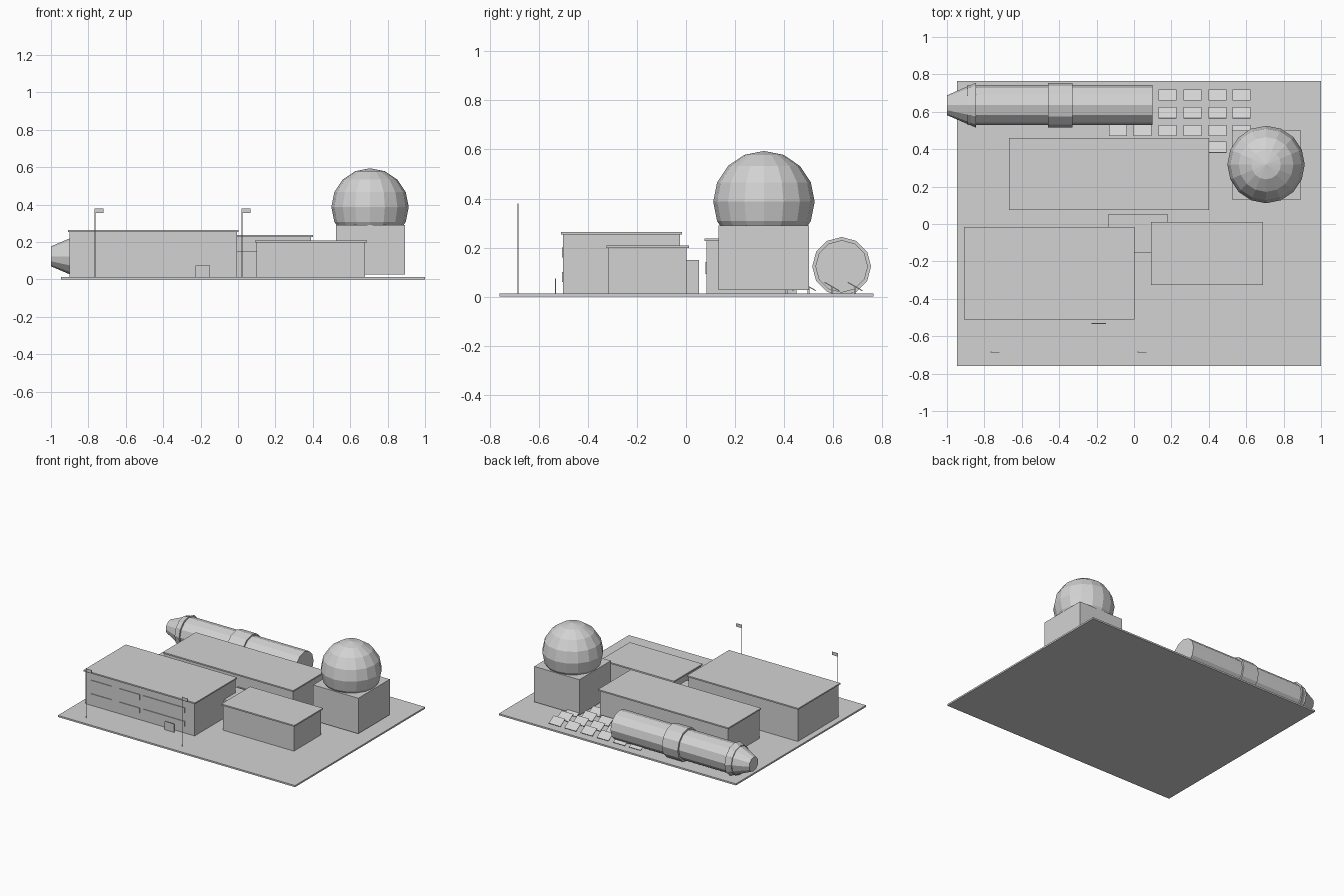
import bpy, math

if "Cube" in bpy.data.objects:
    bpy.data.objects.remove(bpy.data.objects["Cube"])

grey = bpy.data.materials.new("plain_grey")
grey.diffuse_color = (0.65, 0.65, 0.65, 1)
grey.use_nodes = True
grey.node_tree.nodes["Principled BSDF"].inputs["Base Color"].default_value = grey.diffuse_color


def finish(obj, name):
    obj.name = name
    obj.data.materials.append(grey)
    return obj


def box(name, x0, x1, y0, y1, z0, z1, tilt=0):
    bpy.ops.mesh.primitive_cube_add(size=1)
    o = finish(bpy.context.object, name)
    for v in o.data.vertices:
        v.co = (v.co.x * (x1 - x0), v.co.y * (y1 - y0), v.co.z * (z1 - z0))
    o.location = ((x0 + x1) / 2, (y0 + y1) / 2, (z0 + z1) / 2)
    o.rotation_euler.x = tilt
    return o


def tube(name, x0, x1, r0, r1):
    # 12-sided section lying along x on the rocket axis
    bpy.ops.mesh.primitive_cone_add(vertices=12, radius1=r0, radius2=r1, depth=x1 - x0,
                                    location=((x0 + x1) / 2, 0.635, 0.123),
                                    rotation=(0, math.pi / 2, 0))
    return finish(bpy.context.object, name)


def building(name, x0, x1, y0, y1, top):
    # walls with a slightly overhanging flat roof slab
    box(name + "_walls", x0, x1, y0, y1, 0.005, top - 0.01)
    box(name + "_roof", x0 - 0.009, x1 + 0.009, y0 - 0.009, y1 + 0.009, top - 0.01, top)


# Ground slab
box("ground_slab", -0.945, 1.0, -0.76, 0.765, 0, 0.012)

# Buildings and the corridor joining them
building("office", -0.9, -0.005, -0.501, -0.025, 0.263)
building("annex", 0.1, 0.68, -0.316, 0.003, 0.208)
building("hall", -0.66, 0.391, 0.084, 0.451, 0.236)
box("corridor", -0.135, 0.18, -0.155, 0.053, 0, 0.15)

# Windows on the front walls
for i, x in enumerate((-0.77, -0.54, -0.34, -0.17)):
    for z in (0.08, 0.18):
        box("office_window", x - 0.085, x + 0.085, -0.506, -0.5, z - 0.02, z + 0.02)
for x in (-0.5, -0.25, 0.0, 0.25):
    box("hall_window", x - 0.06, x + 0.06, 0.079, 0.085, 0.093, 0.14)

# Domed tower
box("dome_base", 0.524, 0.894, 0.132, 0.501, 0.027, 0.29)
bpy.ops.mesh.primitive_uv_sphere_add(segments=16, ring_count=8, radius=0.207,
                                     location=(0.706, 0.318, 0.387))
finish(bpy.context.object, "dome")

# Rocket lying on its side
tube("rocket_body", -0.89, 0.1, 0.107, 0.107)
tube("rocket_band", -0.46, -0.33, 0.12, 0.12)
tube("rocket_nose", -1.0, -0.845, 0.053, 0.12)

# Tilted solar panels on short posts
for y in (0.69, 0.595, 0.5, 0.41):
    for x in (-0.085, 0.045, 0.18, 0.313, 0.446, 0.575):
        if y < 0.45 and x < 0.4:
            continue
        box("solar_panel", x - 0.048, x + 0.048, y - 0.034, y + 0.034, 0.039, 0.043,
            tilt=math.radians(-30))
        box("panel_post", x - 0.004, x + 0.004, y - 0.004, y + 0.004, 0, 0.04)

# Flagpoles with small flags
for x in (-0.765, 0.022):
    box("flagpole", x - 0.002, x + 0.002, -0.687, -0.683, 0.005, 0.38)
    box("flag", x, x + 0.045, -0.686, -0.684, 0.354, 0.378)

# Free-standing sign
box("sign", -0.227, -0.15, -0.534, -0.53, 0, 0.074)
